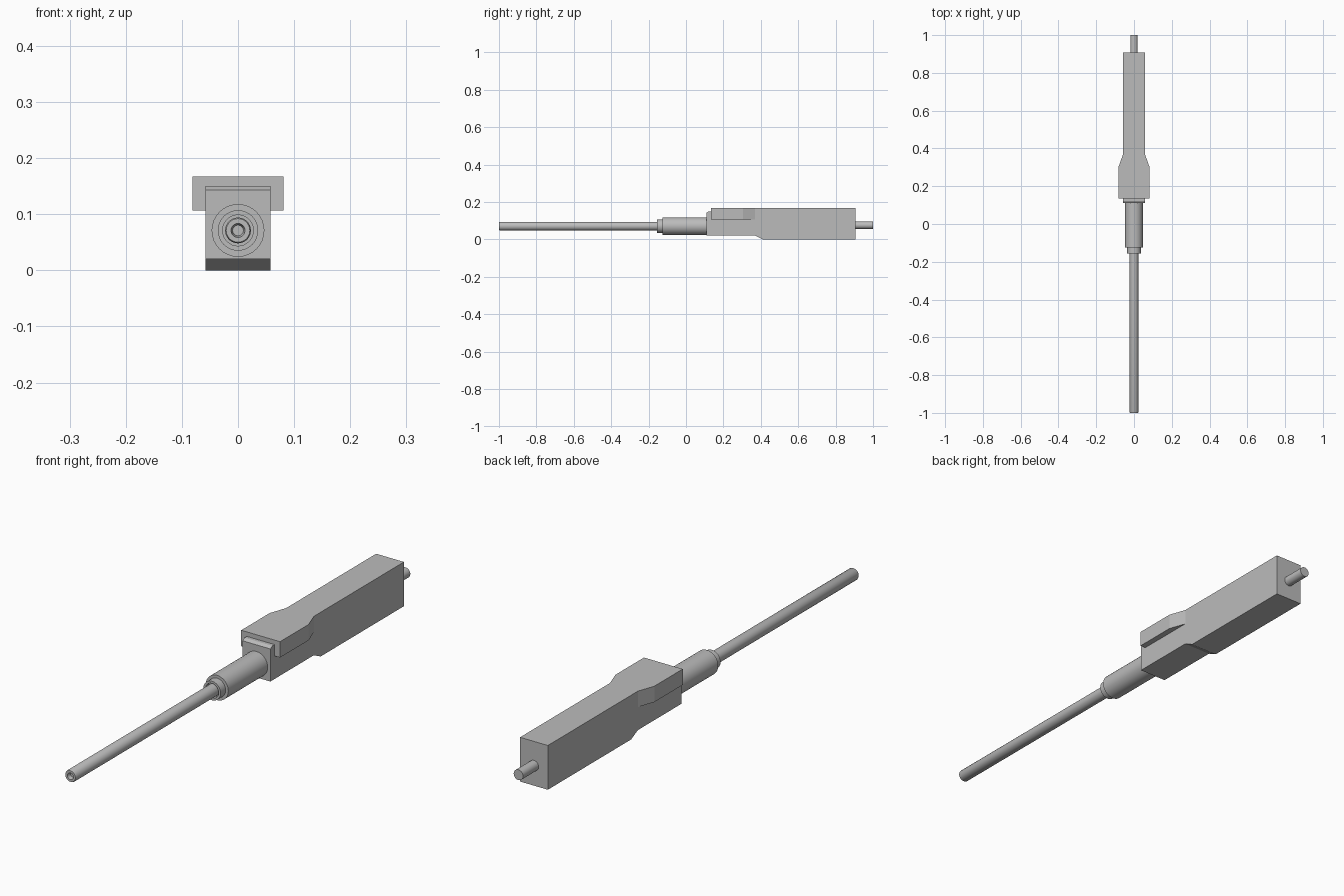
import bpy, bmesh, math

cube = bpy.data.objects.get("Cube")
if cube:
    bpy.data.objects.remove(cube, do_unlink=True)

grey = bpy.data.materials.new("plain grey")
grey.use_nodes = True
grey.diffuse_color = (0.5, 0.5, 0.5, 1)
grey.node_tree.nodes["Principled BSDF"].inputs["Base Color"].default_value = (0.5, 0.5, 0.5, 1)


def finish(name, bm):
    bmesh.ops.recalc_face_normals(bm, faces=bm.faces)
    mesh = bpy.data.meshes.new(name)
    bm.to_mesh(mesh)
    bm.free()
    mesh.materials.append(grey)
    obj = bpy.data.objects.new(name, mesh)
    bpy.context.scene.collection.objects.link(obj)
    return obj


def prism(name, points, offset):
    """Extrude a closed outline of 3D points by an offset."""
    bm = bmesh.new()
    face = bm.faces.new([bm.verts.new(p) for p in points])
    result = bmesh.ops.extrude_face_region(bm, geom=[face], use_keep_orig=True)
    moved = [v for v in result["geom"] if isinstance(v, bmesh.types.BMVert)]
    bmesh.ops.translate(bm, verts=moved, vec=offset)
    return finish(name, bm)


def lathe(name, profile, z, sides=32):
    """Turn a (radius, y) profile about the long axis at height z."""
    bm = bmesh.new()
    verts = [bm.verts.new((r, y, z)) for r, y in profile]
    edges = [bm.edges.new(pair) for pair in zip(verts, verts[1:])]
    bmesh.ops.spin(bm, geom=verts + edges, cent=(0, 0, z), axis=(0, 1, 0),
                   angle=math.tau, steps=sides)
    bmesh.ops.remove_doubles(bm, verts=bm.verts, dist=0.0001)
    obj = finish(name, bm)
    bpy.ops.object.select_all(action="DESELECT")
    obj.select_set(True)
    bpy.context.view_layer.objects.active = obj
    bpy.ops.object.shade_smooth_by_angle(angle=math.radians(30))
    return obj


# Long housing with a stepped nose and a deeper rear
half = 0.058
side = [(0.11, 0.02), (0.37, 0.02), (0.41, 0), (0.907, 0), (0.907, 0.167),
        (0.135, 0.167), (0.135, 0.15), (0.122, 0.15), (0.11, 0.143)]
prism("housing", [(-half, y, z) for y, z in side], (2 * half, 0, 0))

# Wide thumb rests on both sides, tapering back into the housing
wing = [(0.05, 0.135), (0.081, 0.135), (0.081, 0.305), (half, 0.37), (0.05, 0.37)]
for name, s in (("left_wing", 1), ("right_wing", -1)):
    prism(name, [(s * x, y, 0.107) for x, y in wing], (0, 0, 0.06))

# Sleeve, recessed collar and hollow-tipped tube
axis = 0.071
lathe("sleeve", [(0, 0.12), (0.047, 0.12), (0.047, -0.125), (0, -0.125)], axis)
lathe("collar", [(0, -0.12), (0.036, -0.12), (0.036, -0.155), (0.0275, -0.155),
                 (0.0275, -0.14), (0, -0.14)], axis)
lathe("tube", [(0, -0.13), (0.023, -0.13), (0.023, -0.996), (0.021, -1),
               (0.0125, -1), (0.0095, -0.985), (0, -0.985)], axis)

# Short rod at the rear
lathe("rear_rod", [(0, 0.9), (0.0195, 0.9), (0.0195, 1), (0, 1)], 0.076)
